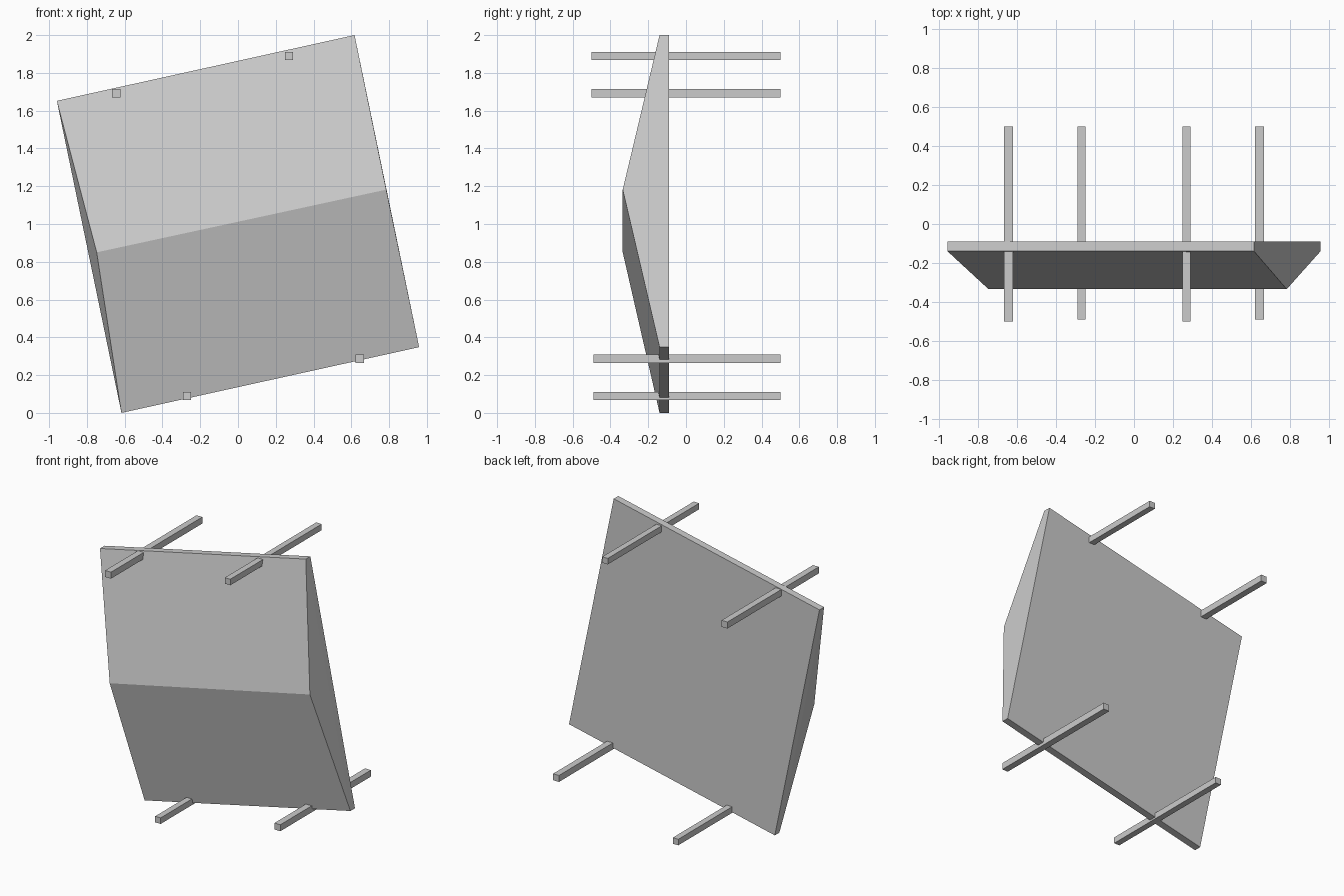
import bpy
import bmesh
from mathutils import Vector

if "Cube" in bpy.data.objects:
    bpy.data.objects.remove(bpy.data.objects["Cube"])

# Tilted panel axes in the front plane
CENTRE = Vector((0, 0, 1.0))
ACROSS = Vector((0.788, 0, 0.174))
UP = Vector((-0.171, 0, 0.826))

# Panel side profile: (position along UP, depth y)
PROFILE = [(1, -0.09), (1, -0.14), (0, -0.335), (-1, -0.14), (-1, -0.09)]


def make_panel():
    bm = bmesh.new()
    ends = []
    for side in (-1, 1):
        ring = []
        for v, y in PROFILE:
            p = CENTRE + side * ACROSS + v * UP + Vector((0, y, 0))
            if v == 0:  # the ridge stops short on the left side
                p += Vector((0.04, 0, 0.024)) if side < 0 else Vector((-0.003, 0, 0.008))
            ring.append(bm.verts.new(p))
        ends.append(ring)
    left, right = ends
    n = len(PROFILE)
    for i in range(n):
        j = (i + 1) % n
        bm.faces.new((left[i], left[j], right[j], right[i]))
    # Side caps: rim strip quad plus ridge triangle
    for r in (left, right):
        bm.faces.new((r[0], r[1], r[3], r[4]))
        bm.faces.new((r[1], r[2], r[3]))
    bmesh.ops.recalc_face_normals(bm, faces=bm.faces)
    mesh = bpy.data.meshes.new("folded_panel")
    bm.to_mesh(mesh)
    bm.free()
    obj = bpy.data.objects.new("folded_panel", mesh)
    bpy.context.collection.objects.link(obj)


def make_rod(name, x, z, y0, y1, size=0.045):
    bpy.ops.mesh.primitive_cube_add(size=1, location=(x, (y0 + y1) / 2, z))
    obj = bpy.context.object
    obj.name = name
    obj.scale = (size, y1 - y0, size)
    bpy.ops.object.transform_apply(location=False, rotation=False, scale=True)


make_panel()

# Square rods through the upper and lower edges
make_rod("upper_left_rod", -0.645, 1.693, -0.50, 0.50)
make_rod("upper_right_rod", 0.27, 1.89, -0.50, 0.50, 0.042)
make_rod("lower_left_rod", -0.27, 0.09, -0.49, 0.50, 0.042)
make_rod("lower_right_rod", 0.645, 0.286, -0.49, 0.50)
